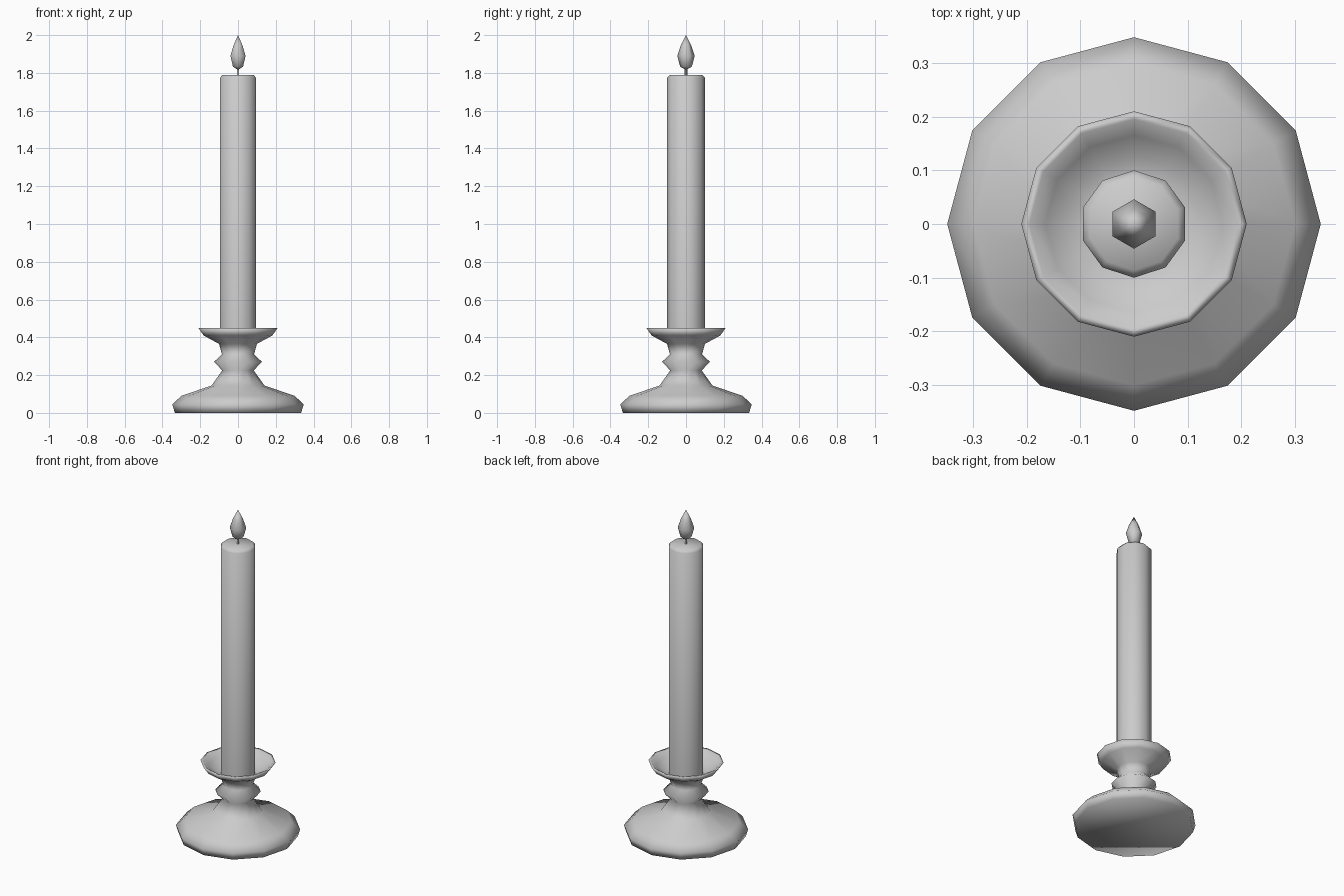
import bpy, bmesh, math

if "Cube" in bpy.data.objects:
    bpy.data.objects.remove(bpy.data.objects["Cube"])


def lathe(name, profile, sides, start=0.0, sharp=None):
    """Revolve (radius, z) points about z; radius 0 makes a pole."""
    bm = bmesh.new()
    rings = []
    for r, z in profile:
        if r == 0:
            rings.append([bm.verts.new((0, 0, z))] * sides)
        else:
            angles = [start + 2 * math.pi * i / sides for i in range(sides)]
            rings.append([bm.verts.new((r * math.cos(a), r * math.sin(a), z)) for a in angles])
    for a, b in zip(rings, rings[1:]):
        for i in range(sides):
            j = (i + 1) % sides
            bm.faces.new(list(dict.fromkeys((a[i], a[j], b[j], b[i]))))
    # Close open ends with a single flat face
    if profile[0][0] > 0:
        bm.faces.new(rings[0][::-1])
    if profile[-1][0] > 0:
        bm.faces.new(rings[-1])
    bmesh.ops.recalc_face_normals(bm, faces=bm.faces)
    mesh = bpy.data.meshes.new(name)
    bm.to_mesh(mesh)
    bm.free()
    obj = bpy.data.objects.new(name, mesh)
    bpy.context.collection.objects.link(obj)
    bpy.ops.object.select_all(action='DESELECT')
    obj.select_set(True)
    bpy.context.view_layer.objects.active = obj
    if sharp:
        bpy.ops.object.shade_smooth_by_angle(angle=math.radians(sharp))
    else:
        bpy.ops.object.shade_smooth()
    return obj


# Turned holder: foot, neck with ring, drip cup
lathe("candle_holder", [
    (0.334, 0), (0.348, 0.045), (0.30, 0.09), (0.14, 0.145),
    (0.083, 0.225), (0.127, 0.27), (0.085, 0.31), (0.10, 0.365),
    (0.182, 0.41), (0.210, 0.45), (0.195, 0.448),
    (0.165, 0.418), (0.125, 0.393), (0.09, 0.383)], 12)

# Ten-sided candle with a softened top edge
lathe("candle", [(0.10, 0.37), (0.10, 1.775), (0.086, 1.79)], 10, math.pi / 2, 60)

# Wick
lathe("wick", [(0.007, 1.78), (0.007, 1.835)], 6, math.pi / 2, 60)

# Flame
lathe("flame", [(0, 1.815), (0.031, 1.833), (0.046, 1.89),
                (0.028, 1.945), (0, 2.0)], 6, math.pi / 2)
